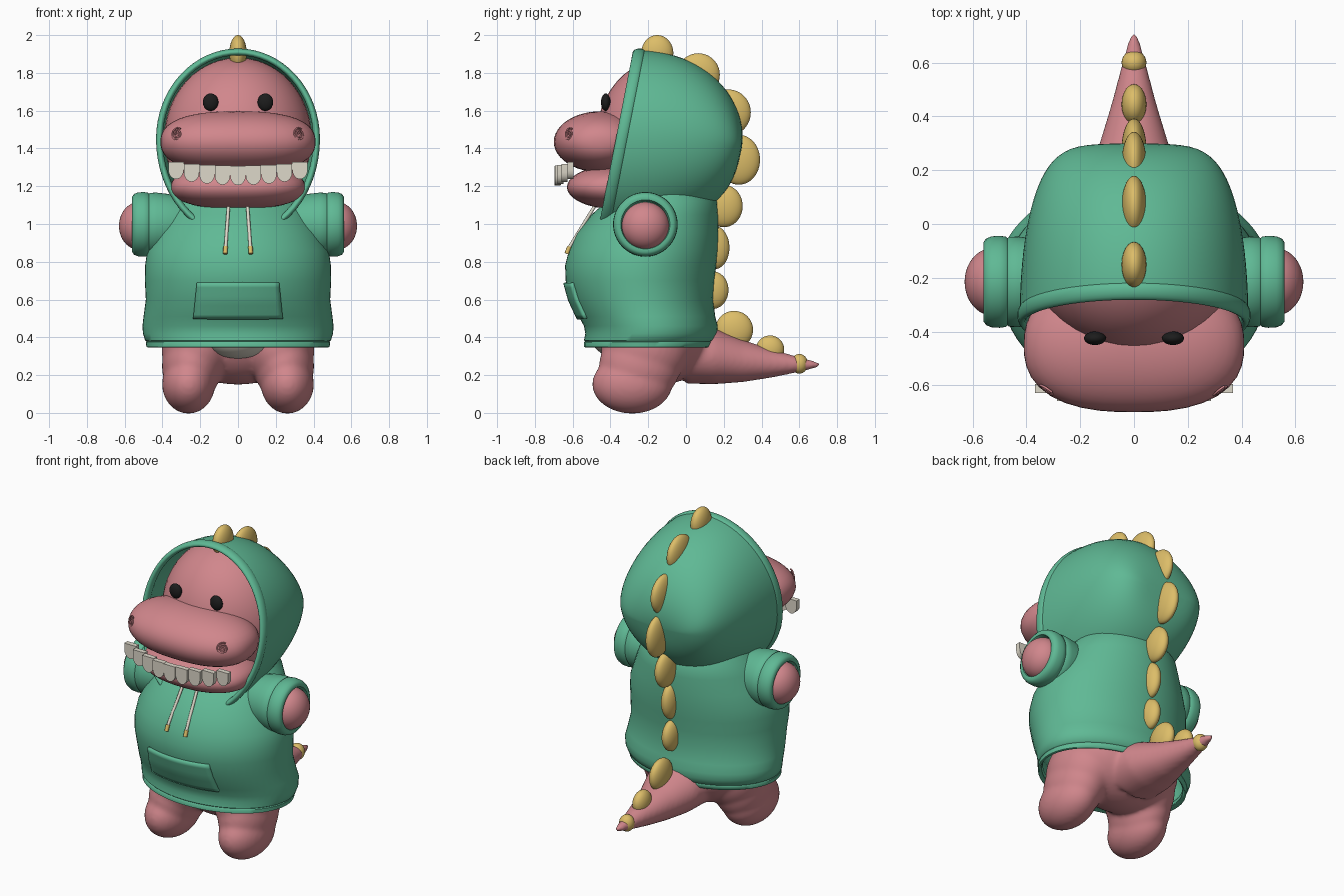
import bpy, bmesh, math
from mathutils import Vector

if "Cube" in bpy.data.objects:
    bpy.data.objects.remove(bpy.data.objects["Cube"], do_unlink=True)


def material(name, rgb):
    m = bpy.data.materials.new(name)
    m.use_nodes = True
    m.diffuse_color = (*rgb, 1)
    m.node_tree.nodes["Principled BSDF"].inputs["Base Color"].default_value = (*rgb, 1)
    return m


GREEN = material("hoodie green", (0.115, 0.485, 0.3))
PINK = material("skin pink", (0.635, 0.24, 0.262))
GOLD = material("spike gold", (0.72, 0.51, 0.14))
CREAM = material("cream", (0.73, 0.69, 0.59))
BLACK = material("eye black", (0.012, 0.012, 0.012))


def finish(name, bm, mat, angle=45):
    bmesh.ops.recalc_face_normals(bm, faces=bm.faces)
    me = bpy.data.meshes.new(name)
    bm.to_mesh(me)
    bm.free()
    me.materials.append(mat)
    me.shade_smooth()
    me.set_sharp_from_angle(angle=math.radians(angle))
    ob = bpy.data.objects.new(name, me)
    bpy.context.scene.collection.objects.link(ob)
    return ob


def add_blob(bm, centre, radii, power=2.0, back=1.0):
    """Ellipsoid; power squares it off along x, back squeezes the half facing +y."""
    made = bmesh.ops.create_uvsphere(bm, u_segments=40, v_segments=24, radius=1)
    for v in made["verts"]:
        rho = math.hypot(v.co.y, v.co.z)
        d = v.co / (abs(v.co.x) ** power + rho ** power) ** (1 / power)
        if d.y > 0:
            d.y *= back
        v.co = Vector(centre) + Vector(a * b for a, b in zip(d, radii))


def blob(name, centre, radii, mat, **options):
    bm = bmesh.new()
    add_blob(bm, centre, radii, **options)
    return finish(name, bm, mat)


def add_loft(bm, rings, cap_start=True, cap_end=True):
    loops = [[bm.verts.new(p) for p in ring] for ring in rings]
    n = len(loops[0])
    for a, b in zip(loops, loops[1:]):
        for i in range(n):
            j = (i + 1) % n
            bm.faces.new((a[i], a[j], b[j], b[i]))
    if cap_start:
        bm.faces.new(loops[0])
    if cap_end:
        bm.faces.new(loops[-1])


def thicken(ob, thickness, offset=-1):
    mod = ob.modifiers.new("thickness", 'SOLIDIFY')
    mod.thickness, mod.offset = thickness, offset


def tube(name, points, radius, mat):
    cu = bpy.data.curves.new(name, 'CURVE')
    cu.dimensions = '3D'
    cu.bevel_depth, cu.bevel_resolution = radius, 3
    cu.use_fill_caps = True
    sp = cu.splines.new('POLY')
    sp.points.add(len(points) - 1)
    for p, co in zip(sp.points, points):
        p.co = (*co, 1)
    cu.materials.append(mat)
    ob = bpy.data.objects.new(name, cu)
    bpy.context.scene.collection.objects.link(ob)


CIRCLE = [(math.cos(k * math.tau / 64), math.sin(k * math.tau / 64)) for k in range(64)]

# Hoodie body: height, half width, front y, back y
BODY = [(.345, .475, -.53, .135), (.35, .485, -.54, .142), (.374, .488, -.54, .15),
        (.379, .484, -.535, .148), (.384, .492, -.54, .155), (.42, .503, -.533, .166),
        (.46, .506, -.54, .168), (.51, .5, -.568, .155), (.6, .488, -.61, .143),
        (.7, .493, -.637, .15), (.78, .492, -.64, .16), (.86, .48, -.62, .168),
        (.95, .44, -.58, .172), (1.05, .39, -.5, .17), (1.12, .35, -.42, .165), (1.2, .28, -.36, .12)]
bm = bmesh.new()
add_loft(bm, [[(w * c, (f + b) / 2 + (b - f) / 2 * s, z) for c, s in CIRCLE]
              for z, w, f, b in BODY], cap_start=False)
thicken(finish("hoodie_body", bm, GREEN), 0.025)


def body_front(x, z):
    for lo, hi in zip(BODY, BODY[1:]):
        if lo[0] <= z <= hi[0]:
            t = (z - lo[0]) / (hi[0] - lo[0])
            w, f, b = (p + (q - p) * t for p, q in zip(lo[1:], hi[1:]))
            return (f + b) / 2 - (b - f) / 2 * math.sqrt(1 - (x / w) ** 2)


# Front pocket wrapped over the belly
bm = bmesh.new()
cols, rows = 16, 8
grid = []
for r in range(rows + 1):
    z = .5 + .19 * r / rows
    half = .235 - .02 * r / rows
    xs = [half * (2 * c / cols - 1) for c in range(cols + 1)]
    grid.append([bm.verts.new((x, body_front(x, z) - .006, z)) for x in xs])
for lo, hi in zip(grid, grid[1:]):
    for c in range(cols):
        bm.faces.new((lo[c], lo[c + 1], hi[c + 1], hi[c]))
thicken(finish("pocket", bm, GREEN), 0.02, 0)


# Hood: rings run from the slanted egg-shaped opening to the back of the head
def opening_y(z):
    return -.26 - (1.92 - z) * .195


def opening_drop(n):
    return (.47 if n > 0 else .52) * n


rings = []
for k in range(25):
    a = math.radians(89.5) * k / 24
    s = math.cos(a)
    ring = []
    for c, n in CIRCLE:
        dz = .05 + opening_drop(n)
        z = 1.4 + dz * s ** (1.1 if dz > 0 else .7)
        ring.append((.425 * c * s ** .42, opening_y(z) + .656 * math.sin(a), z))
    rings.append(ring)
bm = bmesh.new()
add_loft(bm, rings, cap_start=False)
thicken(finish("hood", bm, GREEN), 0.02)

# Flat padded band around the opening
bm = bmesh.new()
rings = []
for u, v in CIRCLE[::4] + CIRCLE[:1]:
    ring = []
    for c, n in CIRCLE:
        z = 1.45 + opening_drop(n) + (.018 * u - .009) * n
        ring.append(((.416 + .018 * u) * c, opening_y(z) + .012 + .032 * v, z))
    rings.append(ring)
add_loft(bm, rings, cap_start=False, cap_end=False)
bmesh.ops.remove_doubles(bm, verts=bm.verts, dist=.0001)
finish("hood_rim", bm, GREEN, 80)

# Head, snout and jaw
blob("head", (0, -.1, 1.455), (.39, .375, .425), PINK, back=.6)
blob("snout", (0, -.45, 1.435), (.41, .25, .162), PINK, power=2.5)
blob("jaw", (0, -.38, 1.195), (.355, .25, .115), PINK, power=2.4)

# Teeth: round-ended slabs stepping back toward the mouth corners
bm = bmesh.new()
for i in range(-4, 5):
    x = i * .082
    y = -.697 + .07 * (x / .33) ** 2
    top, low, w = 1.308 + .0012 * i * i, 1.205 + .002 * i * i, .041
    outline = [(-w, top), (w, top)]
    outline += [(w * math.cos(t * math.pi / 8), low + .05 * (1 - math.sin(t * math.pi / 8)))
                for t in range(9)]
    add_loft(bm, [[(x + px, y + d, pz) for px, pz in outline] for d in (0, .032)])
finish("teeth", bm, CREAM, 35)

# Sleeve profile along x: distance out, radius
SLEEVE = [(.24, .12), (.32, .148), (.37, .161), (.43, .168), (.465, .167), (.471, .162),
          (.477, .168), (.5, .171), (.53, .169), (.55, .161), (.56, .147), (.558, .13), (.53, .12)]
for side, label in ((1, "left"), (-1, "right")):
    bm = bmesh.new()
    add_loft(bm, [[(side * x, -.215 + r * c, .998 + r * s) for c, s in CIRCLE] for x, r in SLEEVE])
    finish(label + "_sleeve", bm, GREEN)
    blob(label + "_hand", (side * .525, -.215, .99), (.105, .126, .126), PINK)
    blob(label + "_eye", (side * .145, -.425, 1.645), (.041, .025, .046), BLACK)

    # Spiral nostril lying on the snout corner
    normal = Vector((side * .58, -.8, .14)).normalized()
    across = normal.cross(Vector((0, 0, 1))).normalized()
    up = across.cross(normal)
    centre = Vector((side * .325, -.621, 1.475))
    spiral = []
    for k in range(50):
        r, a = .005 + .03 * k / 49, k * .3
        spiral.append(centre + across * r * math.cos(a) + up * r * math.sin(a) - normal * r * r * 3)
    tube(label + "_nostril", spiral, .0045, PINK)

    # Drawstring with metal tip
    tube(label + "_drawstring", [(side * .05, -.48, 1.1), (side * .066, -.622, .87)], .009, CREAM)
    tube(label + "_drawstring_tip", [(side * .066, -.617, .88), (side * .067, -.632, .843)], .012, GOLD)

# Hips, legs and tail fused into one soft skin
TAIL = [(0, .32, .2, .165), (.15, .3, .18, .148), (.3, .275, .128, .112), (.45, .262, .083, .076),
        (.6, .256, .044, .04), (.68, .255, .022, .021), (.708, .255, .012, .012)]
bm = bmesh.new()
add_blob(bm, (0, -.13, .42), (.38, .27, .27))
for side in (1, -1):
    add_blob(bm, (side * .262, -.285, .152), (.14, .212, .156))
    add_blob(bm, (side * .245, -.245, .25), (.158, .215, .2))
    add_blob(bm, (side * .22, -.215, .34), (.185, .235, .22))
add_loft(bm, [[(w * c, y, zc + h * s) for c, s in CIRCLE] for y, zc, w, h in TAIL])
skin = finish("legs_and_tail", bm, PINK)
fuse = skin.modifiers.new("fuse", 'REMESH')
fuse.mode, fuse.voxel_size, fuse.use_smooth_shade = 'VOXEL', .012, True
soften = skin.modifiers.new("soften", 'SMOOTH')
soften.factor, soften.iterations = .5, 12
blob("belly_patch", (0, -.35, .43), (.21, .165, .142), CREAM)

# Spikes down the spine: y, z, radius in y, radius in z
SPIKES = [(-.152, 1.905, .085, .095), (.065, 1.79, .114, .114), (.225, 1.59, .118, .122),
          (.28, 1.34, .112, .132), (.2, 1.095, .1, .112), (.15, .875, .08, .115),
          (.14, .65, .085, .1), (.255, .44, .1, .1), (.445, .335, .075, .075), (.6, .26, .045, .052)]
for i, (y, z, ry, rz) in enumerate(SPIKES):
    blob(f"spine_spike_{i + 1}", (0, y, z), (.046, ry, rz), GOLD)
